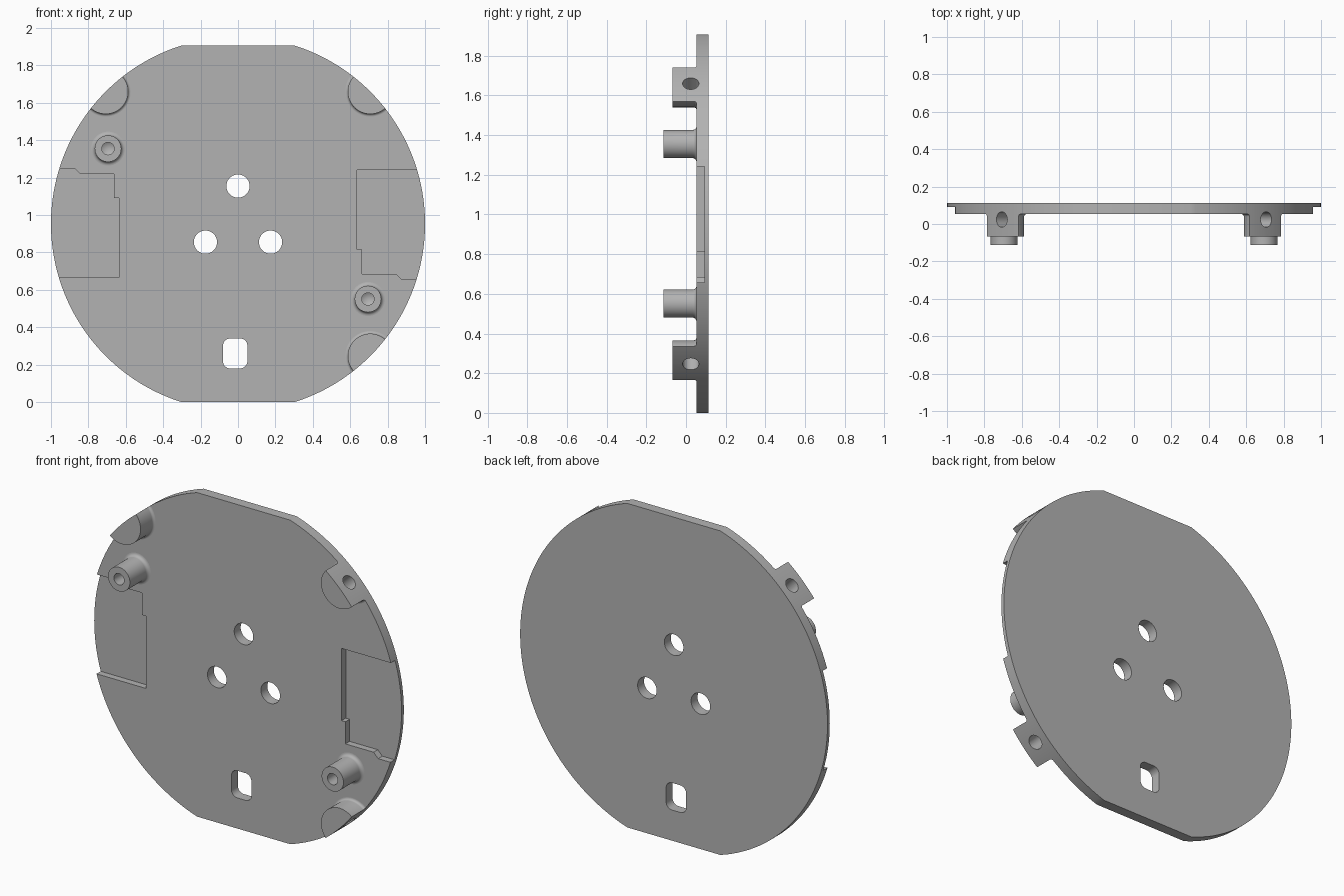
import bpy, bmesh
from math import sin, cos, pi, asin
from mathutils import Vector, Matrix

if "Cube" in bpy.data.objects:
    bpy.data.objects.remove(bpy.data.objects["Cube"])

ZC = 0.953                                  # height of the disc centre
FRONT, BACK, POCKET = 0.053, 0.113, 0.092   # plate face depths
TIP, LUG_FACE = -0.1135, -0.067

grey = bpy.data.materials.new("plain grey")
grey.use_nodes = True
colour = (0.45, 0.45, 0.45, 1)
grey.diffuse_color = colour
grey.node_tree.nodes["Principled BSDF"].inputs["Base Color"].default_value = colour


def finish(name, bm):
    bmesh.ops.remove_doubles(bm, verts=bm.verts, dist=1e-5)
    bmesh.ops.recalc_face_normals(bm, faces=bm.faces)
    mesh = bpy.data.meshes.new(name)
    bm.to_mesh(mesh)
    bm.free()
    mesh.materials.append(grey)
    obj = bpy.data.objects.new(name, mesh)
    bpy.context.collection.objects.link(obj)
    return obj


def prism(name, points, y0, y1):
    """Extrude an (x, z) outline along y."""
    bm = bmesh.new()
    face = bm.faces.new([bm.verts.new((x, y0, z)) for x, z in points])
    ext = bmesh.ops.extrude_face_region(bm, geom=[face])
    verts = [v for v in ext["geom"] if isinstance(v, bmesh.types.BMVert)]
    bmesh.ops.translate(bm, verts=verts, vec=(0, y1 - y0, 0))
    return finish(name, bm)


def lathe(name, profile, x, z, steps=64):
    """Spin an (r, y) profile about a y-parallel axis."""
    bm = bmesh.new()
    verts = [bm.verts.new((x + r, y, z)) for r, y in profile]
    edges = [bm.edges.new(pair) for pair in zip(verts, verts[1:])]
    bmesh.ops.spin(bm, geom=verts + edges, cent=(x, 0, z), axis=(0, 1, 0),
                   angle=2 * pi, steps=steps)
    return finish(name, bm)


def arc(cx, cz, r, a0, a1, n):
    return [(cx + r * cos(a0 + (a1 - a0) * i / n), cz + r * sin(a0 + (a1 - a0) * i / n))
            for i in range(n + 1)]


def circle(cx, cz, r, n=48):
    return arc(cx, cz, r, 0, 2 * pi, n)[:-1]


def fillet(r, size):
    """Concave blend from a post of radius r onto the plate."""
    return [(r + size * (1 - cos(t)), FRONT - size * (1 - sin(t)))
            for t in (pi / 2 * i / 6 for i in range(7))]


def boolean(obj, cutter, operation="DIFFERENCE"):
    mod = obj.modifiers.new("cut", "BOOLEAN")
    mod.operation, mod.object, mod.solver = operation, cutter, "EXACT"
    bpy.context.view_layer.objects.active = obj
    bpy.ops.object.modifier_apply(modifier=mod.name)


def discard(obj):
    bpy.data.objects.remove(obj)


# Disc with flat top and bottom
flat = asin(ZC)
outline = arc(0, ZC, 1, -flat, flat, 90) + arc(0, ZC, 1, pi - flat, pi + flat, 90)
plate = prism("plate", outline, FRONT, BACK)

# Through holes and the rounded slot
slot = []
for k, (x, z) in enumerate([(0.012, 0.302), (-0.042, 0.302), (-0.042, 0.218), (0.012, 0.218)]):
    slot += arc(x, z, 0.04 if k < 0 else 0.038, k * pi / 2, (k + 1) * pi / 2, 8)
openings = [circle(x, z, 0.062) for x, z in [(0, 1.155), (-0.174, 0.855), (0.174, 0.855)]]
for shape in openings + [slot]:
    cutter = prism("opening_cutter", shape, -0.2, 0.2)
    boolean(plate, cutter)
    discard(cutter)

# Stepped side pockets, the second turned half a circle
pocket = [(-1.1, 1.25), (-0.875, 1.25), (-0.845, 1.22), (-0.662, 1.22),
          (-0.662, 1.09), (-0.637, 1.09), (-0.637, 0.665), (-1.1, 0.665)]
for shape in (pocket, [(-x, 2 * ZC - z) for x, z in pocket]):
    cutter = prism("pocket_cutter", shape, -0.2, POCKET)
    boolean(plate, cutter)
    discard(cutter)

# Rim lugs with radial blind holes, trimmed to the disc
trim = prism("rim_trim", outline, -0.3, 0.3)
lugs = []
for name, sx, sz in [("upper_left_lug", 1, 1), ("upper_right_lug", -1, 1), ("lower_left_lug", 1, -1)]:
    direction = Vector((sx, 0, sz)).normalized()
    centre = direction + Vector((0, 0, ZC))
    profile = [(0, LUG_FACE), (0.12, LUG_FACE)] + fillet(0.12, 0.014) + [(0, FRONT)]
    lug = lathe(name, profile, centre.x, centre.z)
    boolean(lug, trim, "INTERSECT")
    bm = bmesh.new()
    bmesh.ops.create_cone(bm, cap_ends=True, segments=40, radius1=0.041, radius2=0.041, depth=0.2,
                          matrix=Matrix.Translation(centre + Vector((0, 0.024, 0)))
                          @ direction.to_track_quat("Z", "Y").to_matrix().to_4x4())
    drill = finish("lug_drill", bm)
    boolean(lug, drill)
    boolean(plate, drill)
    discard(drill)
    lugs.append(lug)
discard(trim)

# Standoff posts with conical-bottomed screw holes
posts = []
for name, s in (("upper_right_post", -1), ("lower_left_post", 1)):
    profile = ([(0, 0), (0.033, -0.02), (0.033, TIP), (0.071, TIP)]
               + fillet(0.071, 0.02) + [(0, FRONT)])
    posts.append(lathe(name, profile, s * 0.695, ZC - s * 0.402))

# Smooth curved walls, keep machined edges crisp
bpy.ops.object.select_all(action="DESELECT")
for obj in [plate] + lugs + posts:
    obj.select_set(True)
bpy.context.view_layer.objects.active = plate
bpy.ops.object.shade_smooth_by_angle(angle=pi / 6)
